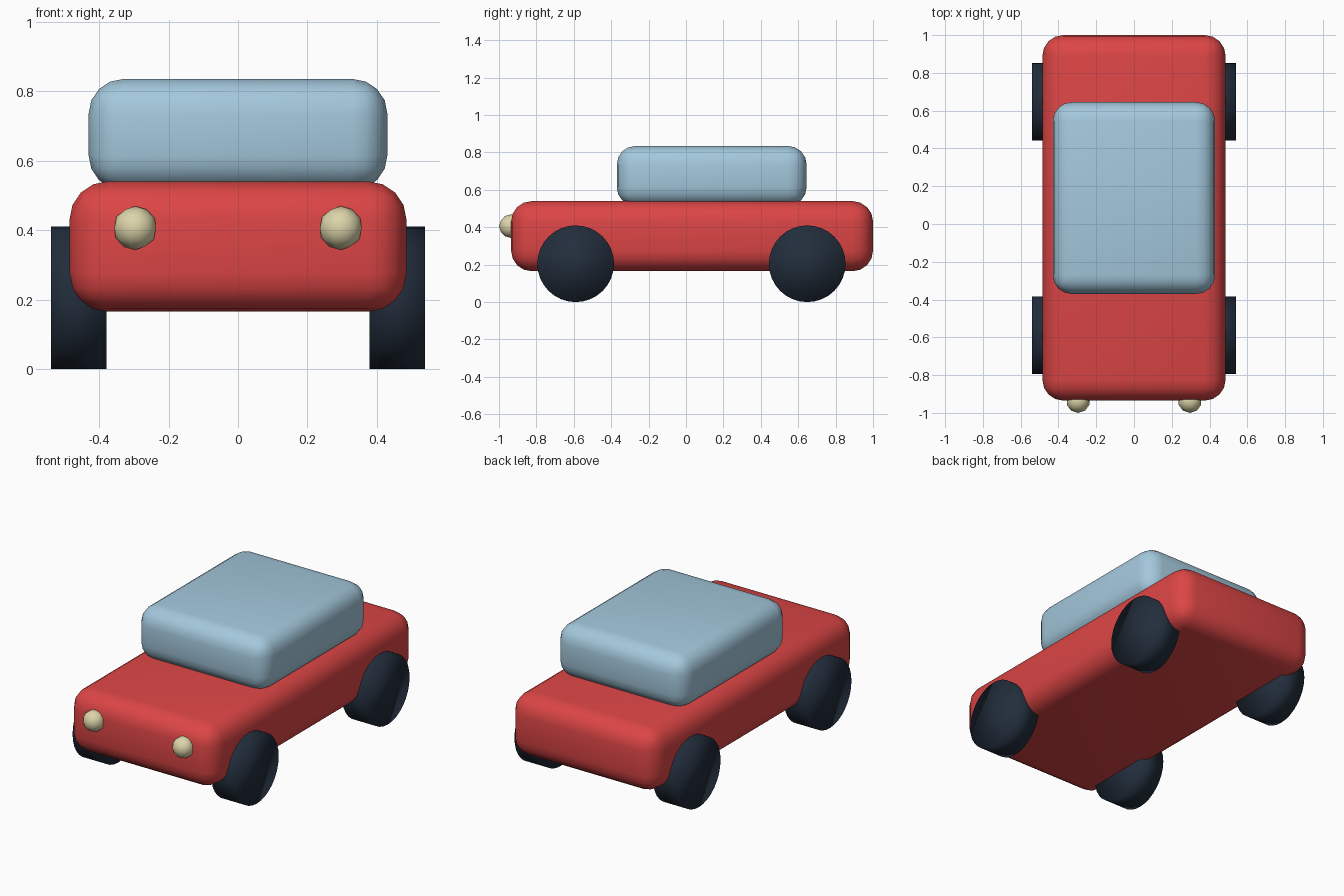
import bpy
import math

cube = bpy.data.objects.get("Cube")
if cube:
    bpy.data.objects.remove(cube, do_unlink=True)


def material(name, rgb):
    mat = bpy.data.materials.new(name)
    mat.use_nodes = True
    color = (*rgb, 1)
    mat.diffuse_color = color
    mat.node_tree.nodes["Principled BSDF"].inputs["Base Color"].default_value = color
    return mat


red = material("body red", (0.72, 0.06, 0.06))
blue = material("glass blue", (0.37, 0.58, 0.72))
dark = material("tyre dark", (0.016, 0.027, 0.046))
cream = material("lamp cream", (0.72, 0.66, 0.40))


def finish(name, mat):
    obj = bpy.context.object
    obj.name = name
    obj.data.materials.append(mat)
    bpy.ops.object.shade_smooth()
    return obj


def rounded_box(name, mat, low, high, radius):
    center = [(a + b) / 2 for a, b in zip(low, high)]
    bpy.ops.mesh.primitive_cube_add(size=1, location=center)
    obj = finish(name, mat)
    obj.scale = [b - a for a, b in zip(low, high)]
    bpy.ops.object.transform_apply(location=False, rotation=False, scale=True)
    bevel = obj.modifiers.new("rounding", "BEVEL")
    bevel.width = radius
    bevel.segments = 4
    return obj


# Body and cabin
rounded_box("body", red, (-0.485, -0.935, 0.165), (0.485, 1.0, 0.54), 0.11)
rounded_box("cabin", blue, (-0.43, -0.37, 0.515), (0.43, 0.645, 0.835), 0.1)

# Wheels and headlights on both sides
for side, sign in (("left", 1), ("right", -1)):
    for end, y in (("front", -0.59), ("rear", 0.648)):
        bpy.ops.mesh.primitive_cylinder_add(
            vertices=32, radius=0.205, depth=0.16,
            location=(sign * 0.459, y, 0.205), rotation=(0, math.pi / 2, 0))
        finish(f"{end}_{side}_wheel", dark)
    bpy.ops.mesh.primitive_ico_sphere_add(
        subdivisions=2, radius=0.063, location=(sign * 0.296, -0.937, 0.406))
    finish(f"{side}_headlight", cream)
